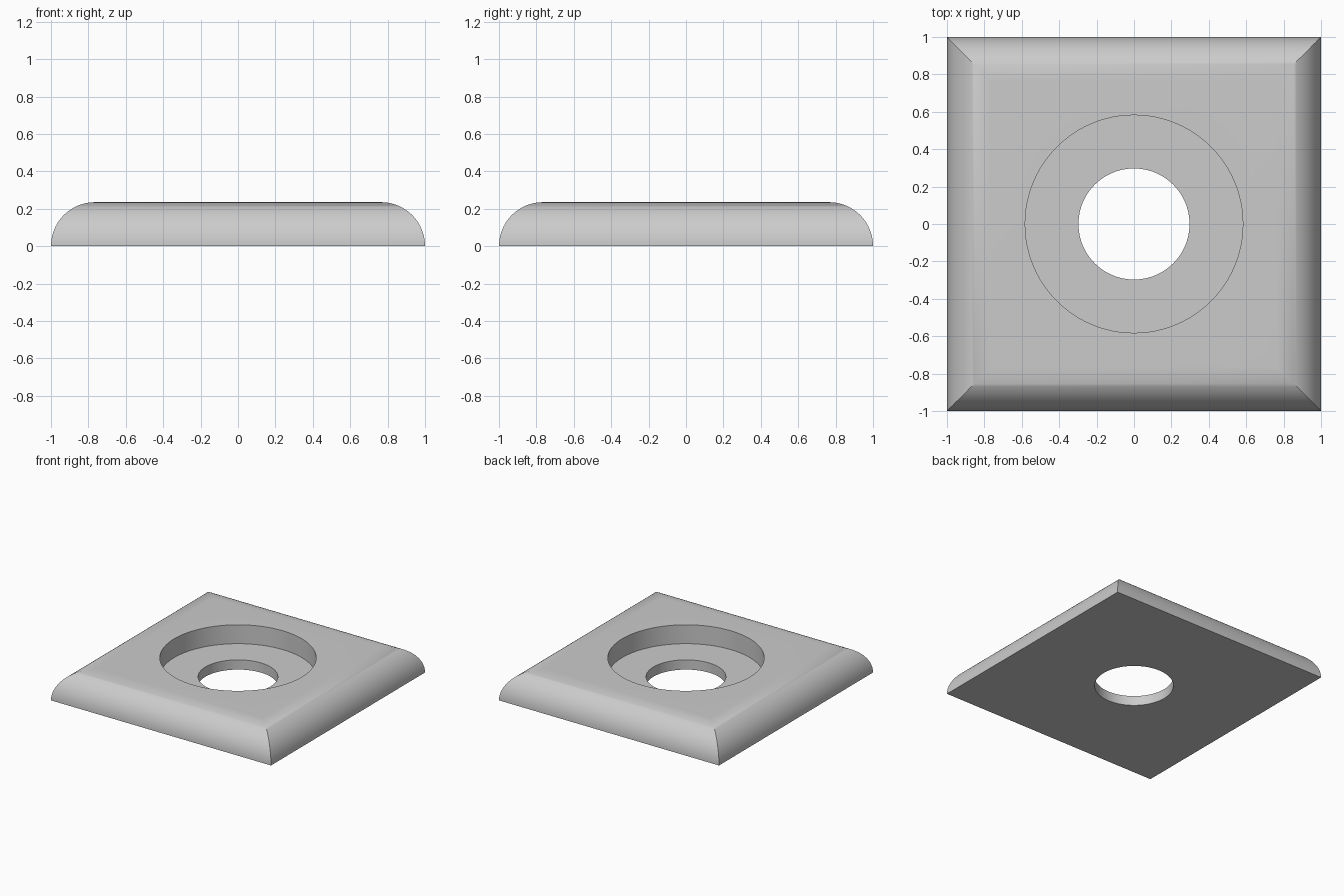
import bpy, bmesh
from math import sin, cos, pi, radians

HEIGHT = 0.235       # plate thickness and edge radius
SHELF = 0.08         # floor of the counterbore
STEPS = 24

if "Cube" in bpy.data.objects:
    bpy.data.objects.remove(bpy.data.objects["Cube"])

grey = bpy.data.materials.new("light grey")
grey.use_nodes = True
grey.diffuse_color = (0.6, 0.6, 0.6, 1)
grey.node_tree.nodes["Principled BSDF"].inputs["Base Color"].default_value = grey.diffuse_color


def add_object(name, bm):
    bmesh.ops.recalc_face_normals(bm, faces=bm.faces)
    mesh = bpy.data.meshes.new(name)
    bm.to_mesh(mesh)
    bm.free()
    mesh.materials.append(grey)
    obj = bpy.data.objects.new(name, mesh)
    bpy.context.collection.objects.link(obj)
    return obj


def cutter(name, radius, bottom, top):
    bm = bmesh.new()
    bmesh.ops.create_cone(bm, cap_ends=True, segments=96, radius1=radius,
                          radius2=radius, depth=top - bottom)
    bmesh.ops.translate(bm, verts=bm.verts, vec=(0, 0, (top + bottom) / 2))
    obj = add_object(name, bm)
    obj.hide_render = True
    return obj


# Square plate: stacked square rings following a quarter-round edge
bm = bmesh.new()
rings = []
for i in range(STEPS + 1):
    a = pi / 2 * i / STEPS
    half, z = 1 - HEIGHT * (1 - cos(a)), HEIGHT * sin(a)
    rings.append([bm.verts.new((sx * half, sy * half, z))
                  for sx, sy in ((-1, -1), (1, -1), (1, 1), (-1, 1))])
for low, high in zip(rings, rings[1:]):
    for k in range(4):
        n = (k + 1) % 4
        bm.faces.new((low[k], low[n], high[n], high[k]))
bm.faces.new(rings[0][::-1])
bm.faces.new(rings[-1])
plate = add_object("plate", bm)

# Through hole and wider counterbore
cutters = [cutter("hole_cutter", 0.297, -0.2, 0.5),
           cutter("counterbore_cutter", 0.582, SHELF, 0.5)]
bpy.ops.object.select_all(action="DESELECT")
bpy.context.view_layer.objects.active = plate
plate.select_set(True)
for c in cutters:
    mod = plate.modifiers.new(c.name, "BOOLEAN")
    mod.operation = "DIFFERENCE"
    mod.solver = "EXACT"
    mod.object = c
    bpy.ops.object.modifier_apply(modifier=mod.name)
for c in cutters:
    bpy.data.objects.remove(c)

bpy.ops.object.shade_smooth_by_angle(angle=radians(30))
